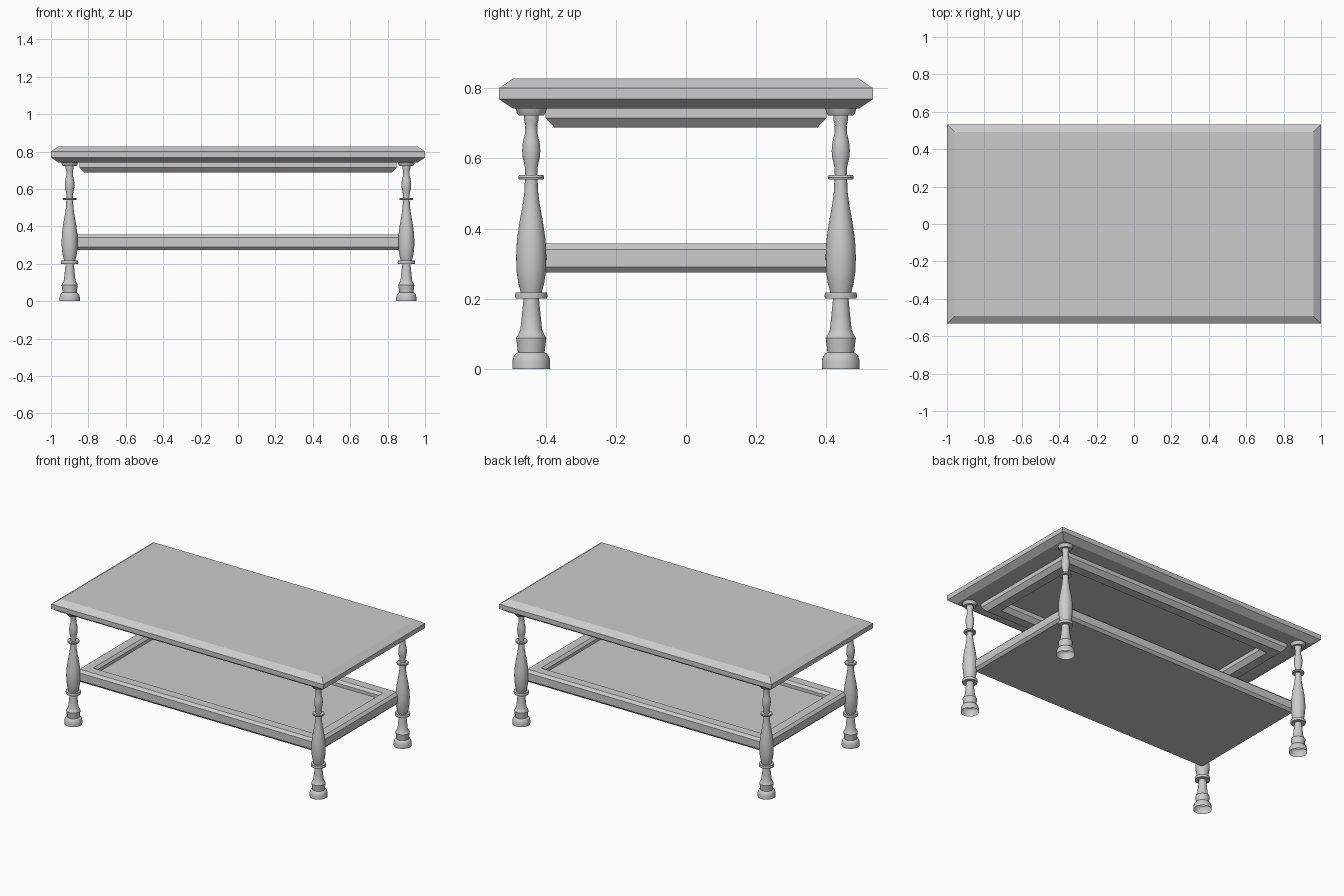
import bpy, bmesh, math

if "Cube" in bpy.data.objects:
    bpy.data.objects.remove(bpy.data.objects["Cube"])


def finish(name, bm):
    bmesh.ops.recalc_face_normals(bm, faces=bm.faces[:])
    me = bpy.data.meshes.new(name)
    bm.to_mesh(me)
    bm.free()
    ob = bpy.data.objects.new(name, me)
    bpy.context.collection.objects.link(ob)
    return ob


def rect_loft(name, hx, hy, profile, ring=False):
    """Sweep an (inset, z) profile round a rectangle; ring closes it as a frame."""
    bm = bmesh.new()
    loops = [[bm.verts.new((sx * (hx - d), sy * (hy - d), z))
              for sx, sy in ((-1, -1), (1, -1), (1, 1), (-1, 1))]
             for d, z in profile]
    pairs = list(zip(loops, loops[1:]))
    if ring:
        pairs.append((loops[-1], loops[0]))
    else:
        bm.faces.new(loops[0])
        bm.faces.new(loops[-1])
    for a, b in pairs:
        for i in range(4):
            j = (i + 1) % 4
            bm.faces.new((a[i], a[j], b[j], b[i]))
    return finish(name, bm)


def turned(name, profile, x, y, steps=32):
    """Lathe an (r, z) profile; the base stays open."""
    bm = bmesh.new()
    loops = [[bm.verts.new((r * math.cos(2 * math.pi * k / steps),
                            r * math.sin(2 * math.pi * k / steps), z))
              for k in range(steps)] for r, z in profile]
    for a, b in zip(loops, loops[1:]):
        for i in range(steps):
            j = (i + 1) % steps
            bm.faces.new((a[i], a[j], b[j], b[i]))
    bm.faces.new(loops[-1])
    ob = finish(name, bm)
    ob.location = (x, y, 0)
    bpy.ops.object.select_all(action='DESELECT')
    ob.select_set(True)
    bpy.context.view_layer.objects.active = ob
    bpy.ops.object.shade_smooth_by_angle(angle=math.radians(35))
    return ob


# Table top with bevelled edges
rect_loft("table_top", 1.0, 0.533,
          [(0.04, 0.742), (0, 0.769), (0, 0.80), (0.041, 0.828)])

# Apron frame under the top
rect_loft("apron_frame", 0.848, 0.40,
          [(0, 0.745), (0, 0.715), (0.025, 0.688),
           (0.085, 0.688), (0.11, 0.715), (0.11, 0.745)], ring=True)

# Lower shelf: bevelled frame around a recessed panel
rect_loft("shelf_frame", 0.89, 0.43,
          [(0.015, 0.275), (0, 0.291), (0, 0.341), (0.016, 0.357),
           (0.075, 0.357), (0.09, 0.341), (0.09, 0.275)], ring=True)
rect_loft("shelf_panel", 0.805, 0.345, [(0, 0.275), (0, 0.32)])

# Turned legs
leg = [(.054, 0), (.054, .022), (.050, .036), (.044, .044), (.038, .047),
       (.040, .065), (.043, .088), (.036, .100), (.031, .112), (.027, .15),
       (.022, .20), (.045, .20), (.046, .209), (.045, .218), (.030, .218),
       (.037, .245), (.042, .28), (.043, .32), (.041, .365), (.034, .415),
       (.025, .465), (.020, .50), (.018, .54), (.035, .54), (.037, .546),
       (.035, .552), (.017, .552), (.018, .575), (.024, .60), (.026, .622),
       (.024, .645), (.018, .67), (.017, .695), (.021, .710), (.021, .722),
       (.036, .722), (.041, .730), (.045, .744)]
for sx, side in ((-1, "left"), (1, "right")):
    for sy, end in ((-1, "front"), (1, "back")):
        turned(f"{end}_{side}_leg", leg, 0.9 * sx, 0.441 * sy)
